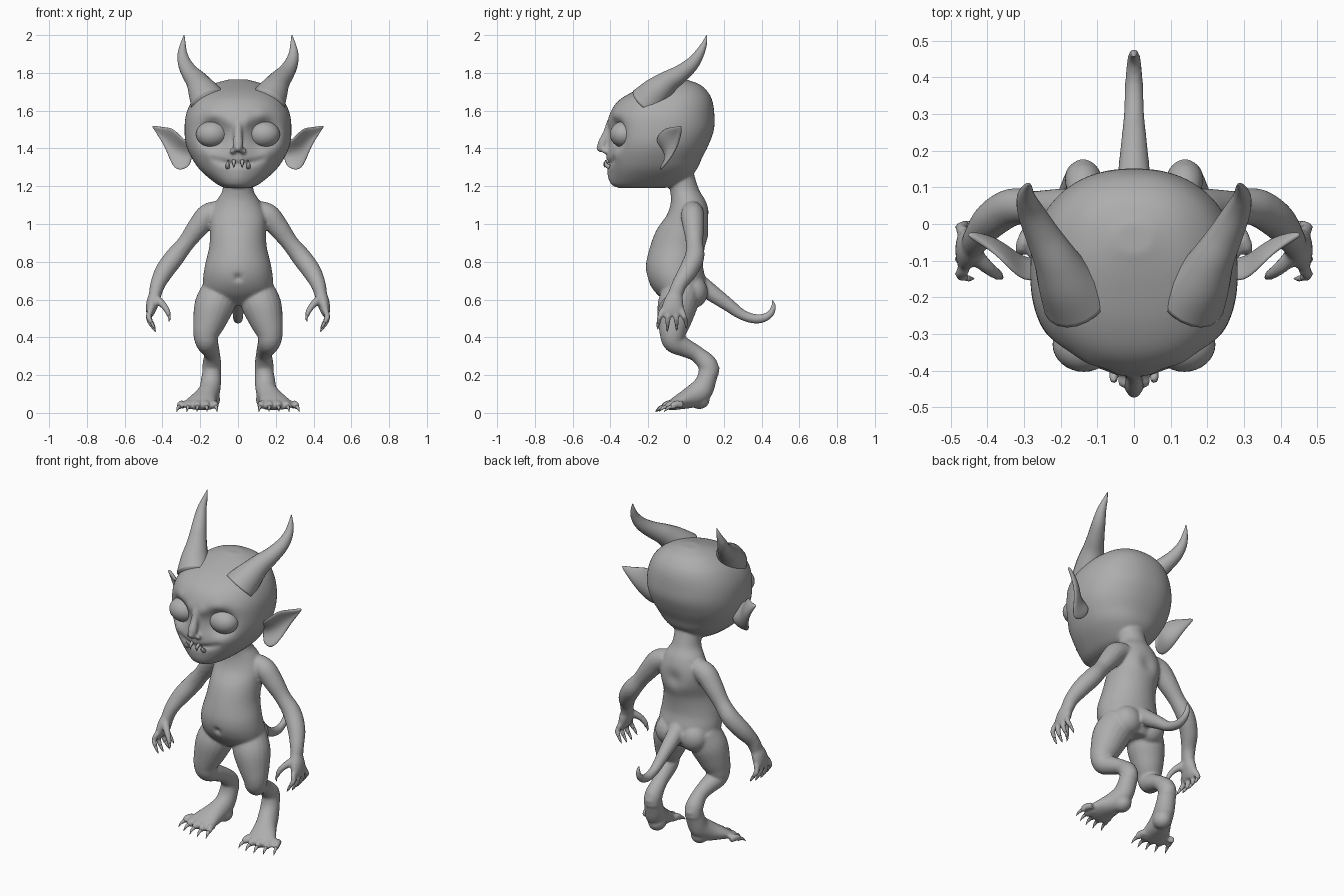
import bpy, bmesh, math
from mathutils import Vector, Matrix

if "Cube" in bpy.data.objects:
    bpy.data.objects.remove(bpy.data.objects["Cube"], do_unlink=True)

grey = bpy.data.materials.new("plain_grey")
grey.use_nodes = True
GREY = (0.42, 0.42, 0.42, 1)
grey.diffuse_color = GREY
grey.node_tree.nodes["Principled BSDF"].inputs["Base Color"].default_value = GREY


def spline(rows, steps):
    """Catmull-Rom interpolation through rows of any width."""
    out = []
    for i in range(len(rows) - 1):
        a, b = rows[max(i - 1, 0)], rows[i]
        c, d = rows[i + 1], rows[min(i + 2, len(rows) - 1)]
        for k in range(steps):
            t = k / steps
            out.append([q + t / 2 * (r - p + t * (2*p - 5*q + 4*r - s + t * (3*(q - r) + s - p)))
                        for p, q, r, s in zip(a, b, c, d)])
    return out + [list(rows[-1])]


def bridge(bm, rings):
    loops = [[bm.verts.new(p) for p in ring] for ring in rings]
    for a, b in zip(loops, loops[1:]):
        for i in range(len(a)):
            j = (i + 1) % len(a)
            bm.faces.new((a[i], a[j], b[j], b[i]))
    bm.faces.new(loops[0])
    bm.faces.new(loops[-1])


def tube(bm, path, side=1, sides=16, steps=5):
    """Path rows are x, y, z, half width and optionally half height."""
    rows = spline([(r[0] * side, r[1], r[2], r[3], r[-1]) for r in path], steps)
    rings = []
    for i, r in enumerate(rows):
        tangent = Vector(rows[min(i + 1, len(rows) - 1)][:3]) - Vector(rows[max(i - 1, 0)][:3])
        tangent.normalize()
        across = Vector((1, 0, 0))
        across = (across - tangent * across.dot(tangent)).normalized()
        up = tangent.cross(across)
        w, h = max(r[3], 0.001), max(r[4], 0.001)
        rings.append([Vector(r[:3]) + across * w * math.cos(a) + up * h * math.sin(a)
                      for a in (math.tau * k / sides for k in range(sides))])
    bridge(bm, rings)


def stack(bm, rows, power=2, sides=96, steps=7):
    """Horizontal sections: z, front y, back y, half width."""
    def bend(v):
        return math.copysign(abs(v) ** (2 / power), v)
    rings = []
    for z, front, back, w in spline(rows, steps):
        mid, depth = (front + back) / 2, (back - front) / 2
        rings.append([Vector((w * bend(math.cos(a)), mid + depth * bend(math.sin(a)), z))
                      for a in (math.tau * k / sides for k in range(sides))])
    bridge(bm, rings)


def ball(bm, centre, size, side=1):
    place = Matrix.Translation((centre[0] * side, centre[1], centre[2]))
    bmesh.ops.create_uvsphere(bm, u_segments=32, v_segments=20, radius=1,
                              matrix=place @ Matrix.Diagonal((*size, 1)))


def sculpt(bm, centre, radius, push):
    for v in bm.verts:
        v.co.y += push * math.exp(-((v.co - Vector(centre)).length / radius) ** 2)


def finish(bm, name):
    bmesh.ops.recalc_face_normals(bm, faces=bm.faces)
    mesh = bpy.data.meshes.new(name)
    bm.to_mesh(mesh)
    bm.free()
    mesh.materials.append(grey)
    mesh.shade_smooth()
    obj = bpy.data.objects.new(name, mesh)
    bpy.context.collection.objects.link(obj)
    return obj


body, claws = bmesh.new(), bmesh.new()

# Head with sockets, brows, cheeks and a smiling mouth
stack(body, [(1.19, -.35, -.12, .06), (1.21, -.39, -.03, .11), (1.28, -.405, .05, .195),
             (1.35, -.41, .085, .245), (1.42, -.415, .12, .275), (1.50, -.415, .148, .283),
             (1.58, -.405, .15, .275), (1.65, -.36, .14, .245), (1.70, -.28, .115, .20),
             (1.74, -.17, .07, .135), (1.765, -.08, .0, .05)], power=2.25)
for s in (-1, 1):
    sculpt(body, (s * .137, -.39, 1.475), .08, .07)
    sculpt(body, (s * .14, -.40, 1.57), .045, -.02)
    sculpt(body, (s * .05, -.42, 1.535), .035, -.015)
    sculpt(body, (s * .16, -.38, 1.385), .05, -.018)
sculpt(body, (0, -.41, 1.25), .05, -.012)
sculpt(body, (0, -.41, 1.345), .06, -.012)
for i in range(-8, 9):
    x = i * .017
    sculpt(body, (x, -.41 + x * x, 1.318 + 1.3 * x * x), .014, .012)

# Nose
tube(body, [(0, -.40, 1.54, .02), (0, -.418, 1.48, .022), (0, -.442, 1.42, .027),
            (0, -.435, 1.385, .022)])
ball(body, (0, -.452, 1.402), (.021, .023, .02))

# Neck, chest, belly and hips
torso = bmesh.new()
stack(torso, [(1.27, -.10, .04, .08), (1.18, -.085, .07, .082), (1.12, -.08, .105, .115),
              (1.05, -.10, .125, .145), (.97, -.155, .13, .148), (.88, -.19, .10, .152),
              (.78, -.212, .09, .175), (.70, -.20, .105, .185), (.63, -.155, .105, .175),
              (.57, -.08, .07, .10)])
sculpt(torso, (0, -.21, .715), .018, .02)
sculpt(torso, (0, .13, 1.0), .05, -.02)
torso_mesh = bpy.data.meshes.new("torso")
torso.to_mesh(torso_mesh)
torso.free()
body.from_mesh(torso_mesh)
bpy.data.meshes.remove(torso_mesh)

# Tail
tube(body, [(0, .04, .71, .05), (0, .13, .64, .045), (0, .22, .575, .036), (0, .30, .518, .028),
            (0, .38, .497, .025), (0, .44, .518, .02), (0, .463, .56, .014), (0, .456, .60, .006)])

for s in (-1, 1):
    # Nostrils and buttocks
    ball(body, (.027, -.428, 1.387), (.018, .02, .015), s)
    ball(body, (.08, .04, .64), (.085, .075, .085), s)

    # Arm
    tube(body, [(.10, .035, 1.07, .055), (.16, .035, 1.045, .062), (.215, .04, .98, .056),
                (.275, .045, .90, .046), (.335, .045, .825, .052), (.39, .01, .75, .05),
                (.425, -.035, .68, .04), (.44, -.058, .62, .033, .04)], s)
    # Hand, thumb, fingers and their claws
    tube(body, [(.435, -.055, .64, .03, .035), (.45, -.065, .59, .034, .052),
                (.462, -.072, .54, .026, .06), (.464, -.074, .515, .016, .05)], s)
    tube(body, [(.43, -.09, .60, .024), (.395, -.122, .57, .019), (.372, -.138, .535, .015),
                (.366, -.142, .51, .011)], s, 10)
    tube(claws, [(.367, -.142, .518, .009), (.362, -.146, .50, .006), (.366, -.147, .483, .001)], s, 8, 3)
    for i in range(4):
        y = -.125 + i * .034
        fan = (i - 1.5) * .008
        low = .455 + .012 * abs(i - 1.3)
        tube(body, [(.462, y, .545, .017), (.474, y + fan, .51, .015),
                    (.468, y + 1.5 * fan, low + .025, .014), (.456, y + 1.8 * fan, low, .011)], s, 10)
        tube(claws, [(.458, y + 1.8 * fan, low + .008, .009), (.447, y + 2 * fan, low - .012, .007),
                     (.436, y + 2 * fan, low - .03, .001)], s, 8, 3)

    # Thigh, knee and shin
    tube(body, [(.09, -.02, .65, .10), (.125, -.045, .57, .105), (.15, -.06, .49, .09),
                (.168, -.07, .42, .07), (.165, -.06, .375, .06), (.15, -.005, .345, .05),
                (.138, .06, .31, .043), (.138, .115, .255, .05, .052), (.14, .125, .20, .05)], s, 20)
    # Heel and foot
    tube(body, [(.138, .125, .25, .045, .055), (.142, .11, .18, .053, .052), (.15, .08, .12, .056, .062),
                (.168, .03, .085, .062, .058), (.19, -.03, .06, .078, .042),
                (.207, -.08, .04, .088, .026), (.21, -.10, .035, .075, .018)], s, 24)
    ball(body, (.145, .07, .07), (.05, .055, .05), s)
    # Toes and their claws
    for i in range(5):
        x = .132 + i * .039
        fan = (i - 1.5) * .006
        y = -.085 + .006 * (i - 1.2) ** 2
        tube(body, [(x, y + .02, .042, .02), (x + fan, y - .018, .045, .02),
                    (x + 1.6 * fan, y - .04, .026, .014)], s, 10)
        tube(claws, [(x + 1.4 * fan, y - .034, .034, .011), (x + 2 * fan, y - .057, .026, .008),
                     (x + 2.4 * fan, y - .078, .006, .001)], s, 8, 3)

# Skin parts are fused into one soft surface
skin = finish(body, "body")
fuse = skin.modifiers.new("fuse", "REMESH")
fuse.mode = "VOXEL"
fuse.voxel_size = .008
fuse.use_smooth_shade = True
soften = skin.modifiers.new("soften", "SMOOTH")
soften.factor = .5
soften.iterations = 4
finish(claws, "claws")

# Fangs
fangs = bmesh.new()
for s in (-1, 1):
    tube(fangs, [(.055, -.405, 1.30, .012), (.055, -.424, 1.315, .01), (.05, -.426, 1.34, .001)], s, 8, 3)
    tube(fangs, [(.022, -.41, 1.335, .01), (.022, -.43, 1.32, .008), (.022, -.43, 1.298, .001)], s, 8, 3)
finish(fangs, "fangs")

for s, label in ((1, "left"), (-1, "right")):
    eye = bmesh.new()
    ball(eye, (.137, -.328, 1.475), (.085, .075, .07), s)
    finish(eye, label + "_eye")

    # Horn with a flared root
    horn = bmesh.new()
    tube(horn, [(.155, -.20, 1.645, .10), (.185, -.155, 1.70, .08), (.215, -.095, 1.752, .06),
                (.25, -.03, 1.795, .047), (.28, .03, 1.845, .037), (.294, .07, 1.90, .026),
                (.291, .097, 1.955, .014), (.285, .11, 2.0, .002)], s, 20)
    finish(horn, label + "_horn")

    # Cupped ear: each row runs front rim, hollow, back rim
    ear = bmesh.new()
    rows = [[(.24, -.15, 1.42), (.24, -.09, 1.36), (.25, -.13, 1.30)],
            [(.30, -.165, 1.46), (.30, -.075, 1.37), (.33, -.15, 1.27)],
            [(.345, -.115, 1.515), (.345, -.05, 1.42), (.365, -.085, 1.345)],
            [(.39, -.07, 1.512), (.39, -.035, 1.465), (.392, -.045, 1.42)],
            [(.455, -.03, 1.522), (.456, -.026, 1.517), (.452, -.028, 1.51)]]
    grid = [[ear.verts.new((x * s, y, z)) for x, y, z in row] for row in rows]
    for a, b in zip(grid, grid[1:]):
        for i in range(2):
            ear.faces.new((a[i], a[i + 1], b[i + 1], b[i]))
    ear_obj = finish(ear, label + "_ear")
    shell = ear_obj.modifiers.new("thickness", "SOLIDIFY")
    shell.thickness = .022
    shell.offset = 0
    ear_obj.modifiers.new("round", "SUBSURF").levels = 2
